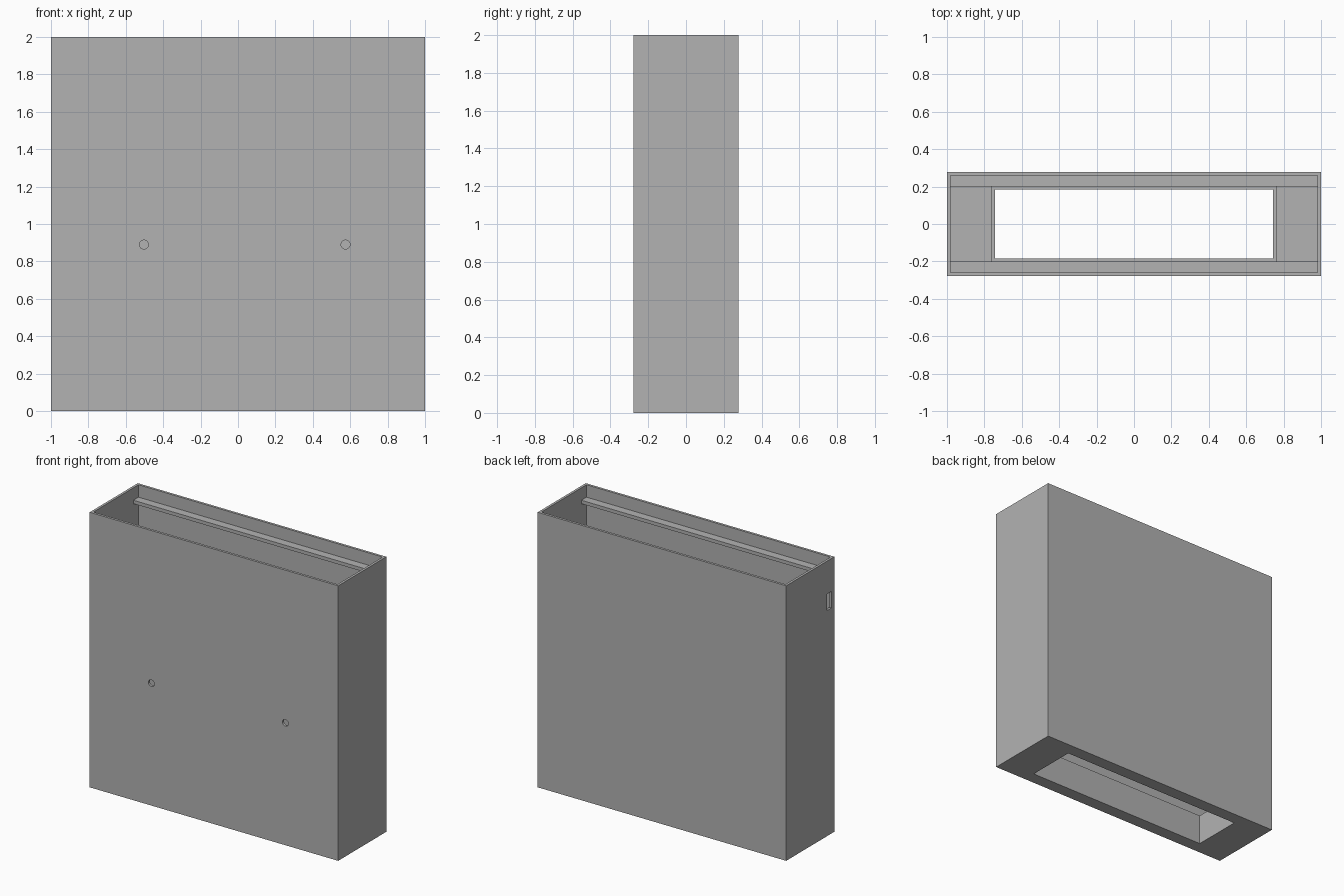
import bpy
from math import pi

cube = bpy.data.objects.get("Cube")
if cube:
    bpy.data.objects.remove(cube, do_unlink=True)

# Overall sizes
HALF_X, HALF_Y, HEIGHT = 1.0, 0.277, 2.0
WALL = 0.018
IN_X, IN_Y = HALF_X - WALL, HALF_Y - WALL
HOLE_X, HOLE_Y = 0.742, 0.184
RIM, RIM_TOP = 0.023, 0.22

grey = bpy.data.materials.new("light_grey")
grey.use_nodes = True
colour = (0.448, 0.448, 0.448, 1)
grey.diffuse_color = colour
grey.node_tree.nodes["Principled BSDF"].inputs["Base Color"].default_value = colour


def box(name, low, high):
    """Axis-aligned box between two corners."""
    centre = [(a + b) / 2 for a, b in zip(low, high)]
    bpy.ops.mesh.primitive_cube_add(size=1, location=centre)
    ob = bpy.context.object
    ob.name = name
    ob.scale = [b - a for a, b in zip(low, high)]
    bpy.ops.object.transform_apply(location=True, rotation=True, scale=True)
    ob.data.materials.append(grey)
    return ob


def cut(target, cutter):
    """Subtract the cutter from the target, then discard it."""
    cutter.hide_render = True
    mod = target.modifiers.new("cut", "BOOLEAN")
    mod.operation = "DIFFERENCE"
    mod.solver = "EXACT"
    mod.object = cutter
    bpy.context.view_layer.objects.active = target
    bpy.ops.object.modifier_apply(modifier=mod.name)
    bpy.data.objects.remove(cutter, do_unlink=True)


def opening():
    return box("opening_cutter", (-HOLE_X, -HOLE_Y, -0.1), (HOLE_X, HOLE_Y, 0.5))


# Open-topped housing with a rectangular opening in its floor
housing = box("housing", (-HALF_X, -HALF_Y, 0), (HALF_X, HALF_Y, HEIGHT))
cut(housing, box("cavity_cutter", (-IN_X, -IN_Y, WALL), (IN_X, IN_Y, HEIGHT + 0.1)))
cut(housing, opening())

# Two round holes in the front wall
for x in (-0.503, 0.575):
    bpy.ops.mesh.primitive_cylinder_add(vertices=32, radius=0.024, depth=0.1,
                                        location=(x, -HALF_Y, 0.89),
                                        rotation=(pi / 2, 0, 0))
    drill = bpy.context.object
    drill.data.materials.append(grey)
    cut(housing, drill)

# Small upright slot in the right wall, near the front
cut(housing, box("slot_cutter", (-HALF_X - 0.05, -0.245, 1.64),
                 (-IN_X + 0.05, -0.19, 1.76)))

# Raised rim around the floor opening
rim = box("opening_rim", (-HOLE_X - RIM, -HOLE_Y - RIM, WALL),
          (HOLE_X + RIM, HOLE_Y + RIM, RIM_TOP))
cut(rim, opening())

# Ledges along the front and back walls below the top edge
for name, side in (("front_ledge", -1), ("back_ledge", 1)):
    near, far = sorted((side * 0.2, side * IN_Y))
    box(name, (-IN_X, near, 1.885), (IN_X, far, 1.91))
